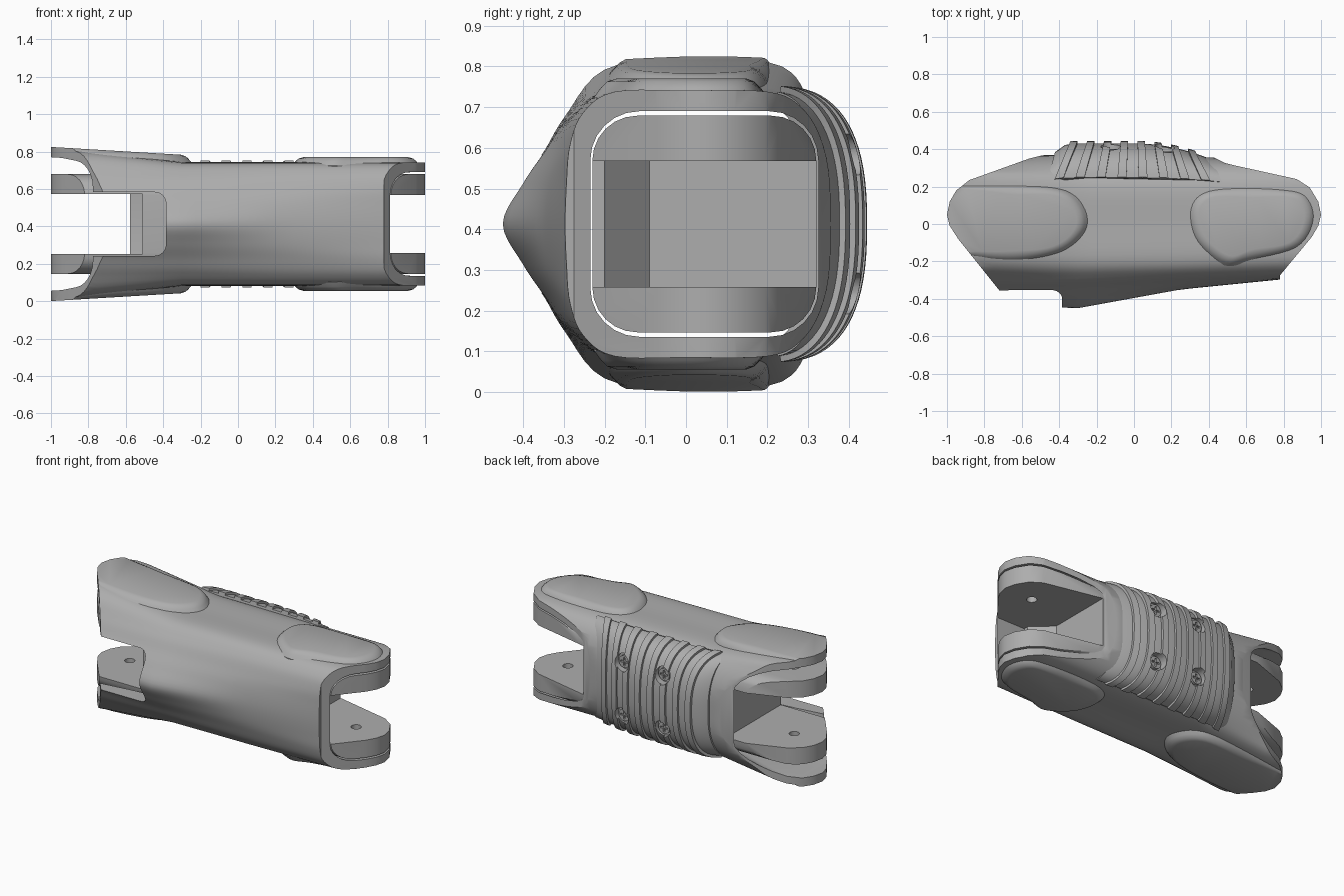
import bpy, bmesh, math
from mathutils import Vector

if "Cube" in bpy.data.objects:
    bpy.data.objects.remove(bpy.data.objects["Cube"])

MID = 0.413  # height of the symmetry plane
grey = bpy.data.materials.new("plain_grey")
grey.use_nodes = True
grey.diffuse_color = (0.42, 0.42, 0.42, 1)
grey.node_tree.nodes["Principled BSDF"].inputs["Base Color"].default_value = (0.42, 0.42, 0.42, 1)


def loft(name, rings):
    """Closed solid through a list of equal-length rings."""
    bm = bmesh.new()
    loops = [[bm.verts.new((x, y, z + MID)) for x, y, z in r] for r in rings]
    n = len(loops[0])
    for a, b in zip(loops, loops[1:]):
        for i in range(n):
            j = (i + 1) % n
            bm.faces.new((a[i], a[j], b[j], b[i]))
    bm.faces.new(loops[0])
    bm.faces.new(loops[-1])
    bmesh.ops.recalc_face_normals(bm, faces=bm.faces)
    me = bpy.data.meshes.new(name)
    bm.to_mesh(me)
    bm.free()
    me.materials.append(grey)
    ob = bpy.data.objects.new(name, me)
    bpy.context.collection.objects.link(ob)
    return ob


def prism(name, outline, z0, z1):
    return loft(name, [[(x, y, z) for x, y in outline] for z in (z0, z1)])


def cylinder(name, x, y, z, r, length, axis):
    """Cylinder running along +z or +y from the given point."""
    circle = [(r * math.cos(i * math.tau / 24), r * math.sin(i * math.tau / 24)) for i in range(24)]
    if axis == "z":
        return loft(name, [[(x + u, y + v, z + h) for u, v in circle] for h in (0, length)])
    return loft(name, [[(x + u, y + h, z + v) for u, v in circle] for h in (0, length)])


def boolean(ob, cutter, op="DIFFERENCE"):
    m = ob.modifiers.new("cut", "BOOLEAN")
    m.object, m.operation, m.solver = cutter, op, "EXACT"
    bpy.context.view_layer.update()
    ev = ob.evaluated_get(bpy.context.evaluated_depsgraph_get())
    me = bpy.data.meshes.new_from_object(ev)
    ob.modifiers.clear()
    ob.data = me


def discard(*obs):
    for o in obs:
        bpy.data.objects.remove(o)


def smooth_closed(pts, steps):
    """Catmull-Rom through a closed list of points."""
    out, n = [], len(pts)
    for i in range(n):
        a, b, c, d = (Vector(pts[(i + k) % n]) for k in (-1, 0, 1, 2))
        for s in range(steps):
            t = s / steps
            out.append(0.5 * (2 * b + (c - a) * t + (2 * a - 5 * b + 4 * c - d) * t**2
                              + (3 * b - a - 3 * c + d) * t**3))
    return out


def rounded(x0, x1, y0, y1, r, n=6):
    pts = []
    for k, (cx, cy) in enumerate(((x1 - r, y1 - r), (x0 + r, y1 - r), (x0 + r, y0 + r), (x1 - r, y0 + r))):
        for i in range(n + 1):
            a = (k + i / n) * math.pi / 2
            pts.append((cx + r * math.cos(a), cy + r * math.sin(a)))
    return pts


# Side silhouette shared by shell and core
outline = [(0.78, -0.6), (0.78, -0.275), (0.95, -0.07), (0.985, -0.01), (1, 0.05), (0.985, 0.12),
           (0.94, 0.195), (0.87, 0.24), (0.53, 0.315), (0.49, 0.325), (0.4, 0.37), (-0.42, 0.4),
           (-0.5, 0.365), (-0.56, 0.35), (-0.88, 0.235), (-0.95, 0.18), (-0.985, 0.12), (-1, 0.05),
           (-0.985, -0.01), (-0.94, -0.08), (-0.72, -0.355), (-0.72, -0.6)]
silhouette = prism("silhouette_helper", outline, -0.6, 0.6)

# Outer shell: half sections from the front edge round to the back
stations = [
    (-1.05, [(-0.42, 0), (-0.4, .1), (-0.35, .18), (-0.3, .27), (-0.2, .40), (0, .415), (.25, .405), (.3, .34), (.35, .2), (.36, 0)]),
    (-0.3, [(-0.45, 0), (-0.4, .1), (-0.345, .18), (-0.29, .26), (-0.2, .325), (0, .328), (.2, .325), (.3, .27), (.36, .15), (.37, 0)]),
    (0.25, [(-0.35, 0), (-0.34, .1), (-0.315, .18), (-0.27, .27), (-0.19, .325), (0, .328), (.2, .325), (.3, .27), (.35, .15), (.36, 0)]),
    (1.05, [(-0.27, 0), (-0.27, .1), (-0.27, .2), (-0.245, .275), (-0.17, .325), (0, .328), (.2, .325), (.28, .29), (.33, .2), (.34, 0)]),
]


def section(x):
    for (xa, pa), (xb, pb) in zip(stations, stations[1:]):
        if x <= xb:
            t = (x - xa) / (xb - xa)
            half = [Vector(p).lerp(Vector(q), t) for p, q in zip(pa, pb)]
            break
    full = half + [Vector((p.x, -p.y)) for p in half[-2:0:-1]]
    return [(x, p.x, p.y) for p in smooth_closed(full, 5)]


shell = loft("outer_shell", [section(-1.05 + 2.1 * i / 28) for i in range(29)])
boolean(shell, silhouette, "INTERSECT")

# Hollow inside, flaring toward the wide end
hollow = loft("hollow_cutter", [
    [(x, y, z) for y, z in rounded(y0, y1, -h, h, 0.12)]
    for x, y0, y1, h in ((-1.1, -0.33, 0.37, 0.385), (-0.6, -0.26, 0.345, 0.285),
                         (-0.35, -0.235, 0.325, 0.277), (1.1, -0.235, 0.325, 0.277))])
notch = loft("notch_cutter", [[(x, y, z) for x, z in rounded(-1.3, -0.385, -0.17, 0.17, 0.06)]
                              for y in (-0.7, -0.1)])
boolean(shell, hollow)
boolean(shell, notch)
discard(hollow, notch)

# Inner core with a fork at each end
core = loft("inner_core", [[(x, y, z) for y, z in rounded(-0.23, 0.32, -0.266, 0.266, 0.11)] for x in (-1.1, 1.1)])
boolean(core, silhouette, "INTERSECT")
cutters = [prism("slot_cutter", [(-1.2, -0.6), (-0.51, -0.6), (-0.51, 0.6), (-1.2, 0.6)], -0.16, 0.16),
           prism("slot_cutter", [(0.5, -0.09), (0.62, -0.2), (0.62, -0.6), (1.2, -0.6), (1.2, 0.6), (0.5, 0.6)], -0.155, 0.155)]
cutters += [cylinder("pin_hole_cutter", x, 0.05, -0.4, 0.03, 0.8, "z") for x in (-0.8, 0.8)]
for c in cutters:
    boolean(core, c)
discard(*cutters)

# Raised cheek pads on both flat sides
wide = [(-1.15, -0.12), (-0.85, -0.19), (-0.6, -0.2), (-0.38, -0.15), (-0.26, -0.04), (-0.26, 0.08),
        (-0.36, 0.18), (-0.6, 0.215), (-0.9, 0.22), (-1.15, 0.2)]
narrow = [(0.29, 0.07), (0.33, -0.1), (0.48, -0.22), (0.62, -0.2), (0.88, -0.13), (0.97, 0.02),
          (0.93, 0.15), (0.8, 0.19), (0.55, 0.2), (0.36, 0.17)]
for side, hand in ((1, "upper"), (-1, "lower")):
    for label, pts, top in (("wide", wide, lambda x: 0.37 + max(0, -x - 0.3) * 0.06), ("narrow", narrow, lambda x: 0.357)):
        path = smooth_closed(pts, 6)
        centre = sum(path, Vector((0, 0))) / len(path)
        rings = []
        for inset, drop in ((0, 0.055), (0, 0.045), (0.018, 0.022), (0.035, 0.007), (0.06, 0)):
            ring = []
            for p in path:
                q = p + (centre - p).normalized() * inset
                ring.append((q.x, q.y, side * (top(q.x) - drop)))
            rings.append(ring)
        pad = loft(f"{hand}_{label}_cheek", rings)
        if label == "wide":
            boolean(pad, silhouette, "INTERSECT")
discard(silhouette)


# Curved back grip: an arch strip with the given span and offset
def arch(x, t, d):
    a = t * math.radians(84)
    back = 0.445 - 5.5 * max(0, -x - 0.33) ** 2 - 0.5 * max(0, x) ** 2 + d
    s = math.sin(a)
    return (x, 0.2 + (back - 0.2) * math.cos(a) ** 0.7, math.copysign((0.34 + d) * abs(s) ** 0.8, s))


def strip(name, xa, xb, n, top, bottom, taper):
    rings = []
    for i in range(37):
        t = -1 + i / 18
        k = taper + (1 - taper) * t * t
        xs = [(xa + (xb - xa) * j / n) * k for j in range(n + 1)]
        rings.append([arch(x, t, top) for x in xs] + [arch(x, t, bottom) for x in reversed(xs)])
    return loft(name, rings)


grip = [strip("back_grip", -0.47, 0.47, 16, -0.014, -0.055, 0.9)]
for i in range(8):
    x = -0.4 + i * 0.112
    grip.append(strip(f"grip_rib_{i + 1}", x - 0.024, x + 0.024, 2, 0, -0.03, 0.8))

# Sunken cross-head screws
for x in (-0.125, 0.165):
    for z in (-0.17, 0.17):
        floor = arch(x, 0.3, 0)[1] - 0.045
        sink = cylinder("screw_sink_cutter", x, floor, z, 0.052, 0.2, "y")
        for part in grip:
            boolean(part, sink)
        head = cylinder("screw_head", x, floor - 0.02, z, 0.038, 0.038, "y")
        for w, h in ((0.026, 0.006), (0.006, 0.026)):
            bar = loft("cross_cutter", [[(x - w, y, z - h), (x + w, y, z - h), (x + w, y, z + h), (x - w, y, z + h)]
                                        for y in (floor + 0.006, floor + 0.1)])
            boolean(head, bar)
            discard(bar)
        discard(sink)

# Smooth shading with crisp edges
bpy.ops.object.select_all(action="DESELECT")
for ob in bpy.context.collection.objects:
    if ob.type == "MESH":
        ob.select_set(True)
        bpy.context.view_layer.objects.active = ob
bpy.ops.object.shade_smooth_by_angle(angle=math.radians(32))
